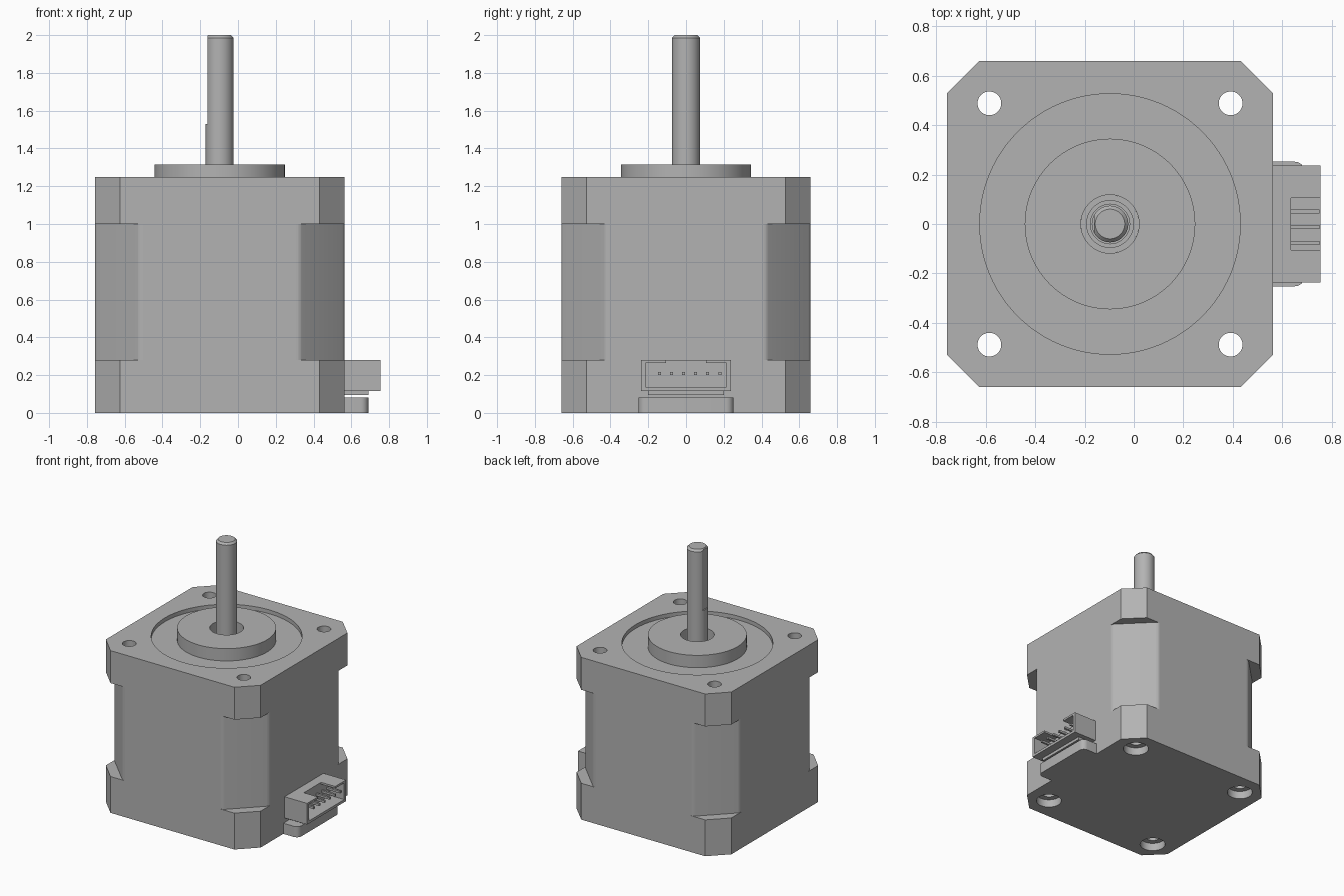
import bpy, bmesh, math
from mathutils import Matrix, Vector

if "Cube" in bpy.data.objects:
    bpy.data.objects.remove(bpy.data.objects["Cube"])

CX, H = -0.097, 0.66            # motor axis x, half width of body

grey = bpy.data.materials.new("metal_grey")
grey.diffuse_color = (0.45, 0.45, 0.45, 1)
grey.use_nodes = True
grey.node_tree.nodes["Principled BSDF"].inputs["Base Color"].default_value = grey.diffuse_color


def prism(bm, pts, lo, hi, axis="z"):
    """Extrude a 2D outline: xy outline along z, or yz outline along x."""
    def place(a, b, t):
        return (a, b, t) if axis == "z" else (t, a, b)
    f = bm.faces.new([bm.verts.new(place(a, b, lo)) for a, b in pts])
    new = bmesh.ops.extrude_face_region(bm, geom=[f])["geom"]
    bmesh.ops.translate(bm, verts=[g for g in new if isinstance(g, bmesh.types.BMVert)],
                        vec=place(0, 0, hi - lo))


def box(bm, x0, x1, y0, y1, z0, z1):
    prism(bm, [(x0, y0), (x1, y0), (x1, y1), (x0, y1)], z0, z1)


def lathe(bm, profile, x=CX, y=0, n=64):
    """Spin a closed (radius, z) profile about a vertical axis."""
    vs = [bm.verts.new((x + r, y, z)) for r, z in profile]
    es = [bm.edges.new((a, b)) for a, b in zip(vs, vs[1:])]
    if profile[0][0] > 0:
        es.append(bm.edges.new((vs[-1], vs[0])))
    res = bmesh.ops.spin(bm, geom=vs + es, cent=(x, y, 0), axis=(0, 0, 1),
                         angle=math.tau, steps=n, use_merge=False)
    bmesh.ops.remove_doubles(bm, verts=bm.verts, dist=1e-5)


def make(name, bm, angle=30):
    bmesh.ops.recalc_face_normals(bm, faces=bm.faces)
    me = bpy.data.meshes.new(name)
    bm.to_mesh(me)
    bm.free()
    me.materials.append(grey)
    ob = bpy.data.objects.new(name, me)
    bpy.context.collection.objects.link(ob)
    smooth(ob, angle)
    return ob


def smooth(ob, angle):
    bpy.ops.object.select_all(action="DESELECT")
    bpy.context.view_layer.objects.active = ob
    ob.select_set(True)
    bpy.ops.object.shade_smooth_by_angle(angle=math.radians(angle))


def cut(ob, bm, angle=30):
    tool = make("cutter", bm)
    tool.hide_render = True
    m = ob.modifiers.new("cut", "BOOLEAN")
    m.operation, m.solver, m.object = "DIFFERENCE", "EXACT", tool
    bpy.context.view_layer.objects.active = ob
    bpy.ops.object.modifier_apply(modifier=m.name)
    bpy.data.objects.remove(tool)
    smooth(ob, angle)


# Motor body: square block with chamfered corners
c = 0.132
corner = [(H, -H + c), (H, H - c), (H - c, H), (-H + c, H),
          (-H, H - c), (-H, -H + c), (-H + c, -H), (H - c, -H)]
bm = bmesh.new()
prism(bm, [(CX + x, y) for x, y in corner], 0, 1.25)
body = make("motor_body", bm, 10)

# Cutters: deeper softened chamfers at mid height, bolt holes, front recess
bm = bmesh.new()
c, s = 0.235, 0.02
rad = s / math.tan(math.radians(22.5))
arc = [(H - c - s + rad * math.sin(a), H - rad + rad * math.cos(a))
       for a in (math.radians(45 * i / 4) for i in range(5))]
outline = arc + [(y, x) for x, y in reversed(arc)]
outline += [(H + 0.2, H - c - s), (H + 0.2, H + 0.2), (H - c - s, H + 0.2)]
for sx in (-1, 1):
    for sy in (-1, 1):
        prism(bm, [(CX + sx * x, sy * y) for x, y in outline], 0.28, 1.0)
        lathe(bm, [(0, -0.1), (0.09, -0.1), (0.09, 0.06), (0.048, 0.06),
                   (0.048, 1.4), (0, 1.4)], CX + sx * 0.488, sy * 0.488, 40)
lathe(bm, [(0, 1.15), (0.118, 1.15), (0.118, 1.22), (0.527, 1.22),
           (0.527, 1.4), (0, 1.4)], n=96)
cut(body, bm, 10)

# Raised pilot boss and the bearing inside it
bm = bmesh.new()
lathe(bm, [(0.118, 1.215), (0.345, 1.215), (0.345, 1.315), (0.118, 1.315)], n=96)
make("pilot_boss", bm)
bm = bmesh.new()
lathe(bm, [(0.08, 1.14), (0.118, 1.14), (0.118, 1.2), (0.095, 1.2),
           (0.095, 1.185), (0.08, 1.185)])
make("bearing", bm)

# Shaft with bevelled tip and a flat on its left side
bm = bmesh.new()
lathe(bm, [(0, 1.1), (0.074, 1.1), (0.074, 1.985), (0.06, 2.0), (0, 2.0)])
shaft = make("shaft", bm)
bm = bmesh.new()
box(bm, -0.3, -0.161, -0.2, 0.2, 1.53, 2.1)
cut(shaft, bm)

# Connector foot with rounded outer corners
bm = bmesh.new()
r, x1, y1 = 0.04, 0.69, 0.252
side = [(0.55, y1)] + [(x1 - r + r * math.sin(a), y1 - r + r * math.cos(a))
                       for a in (math.radians(15 * i) for i in range(7))]
prism(bm, side + [(x, -y) for x, y in reversed(side)], 0, 0.082)
make("connector_foot", bm)

# Circuit board under the connector
bm = bmesh.new()
box(bm, 0.55, 0.69, -0.2, 0.2, 0.095, 0.118)
make("circuit_board", bm)

# Connector shell, hollow and notched on top
bm = bmesh.new()
box(bm, 0.55, 0.755, -0.237, 0.237, 0.117, 0.28)
shell = make("connector_shell", bm)
bm = bmesh.new()
prism(bm, [(-0.215, 0.137), (0.215, 0.137), (0.215, 0.265), (0.105, 0.265),
           (0.105, 0.3), (-0.105, 0.3), (-0.105, 0.265), (-0.215, 0.265)],
      0.635, 0.8, "x")
cut(shell, bm)

# Connector pins
bm = bmesh.new()
for i in range(6):
    y = -0.141 + 0.064 * i
    box(bm, 0.62, 0.75, y - 0.008, y + 0.008, 0.2, 0.216)
make("connector_pins", bm)
